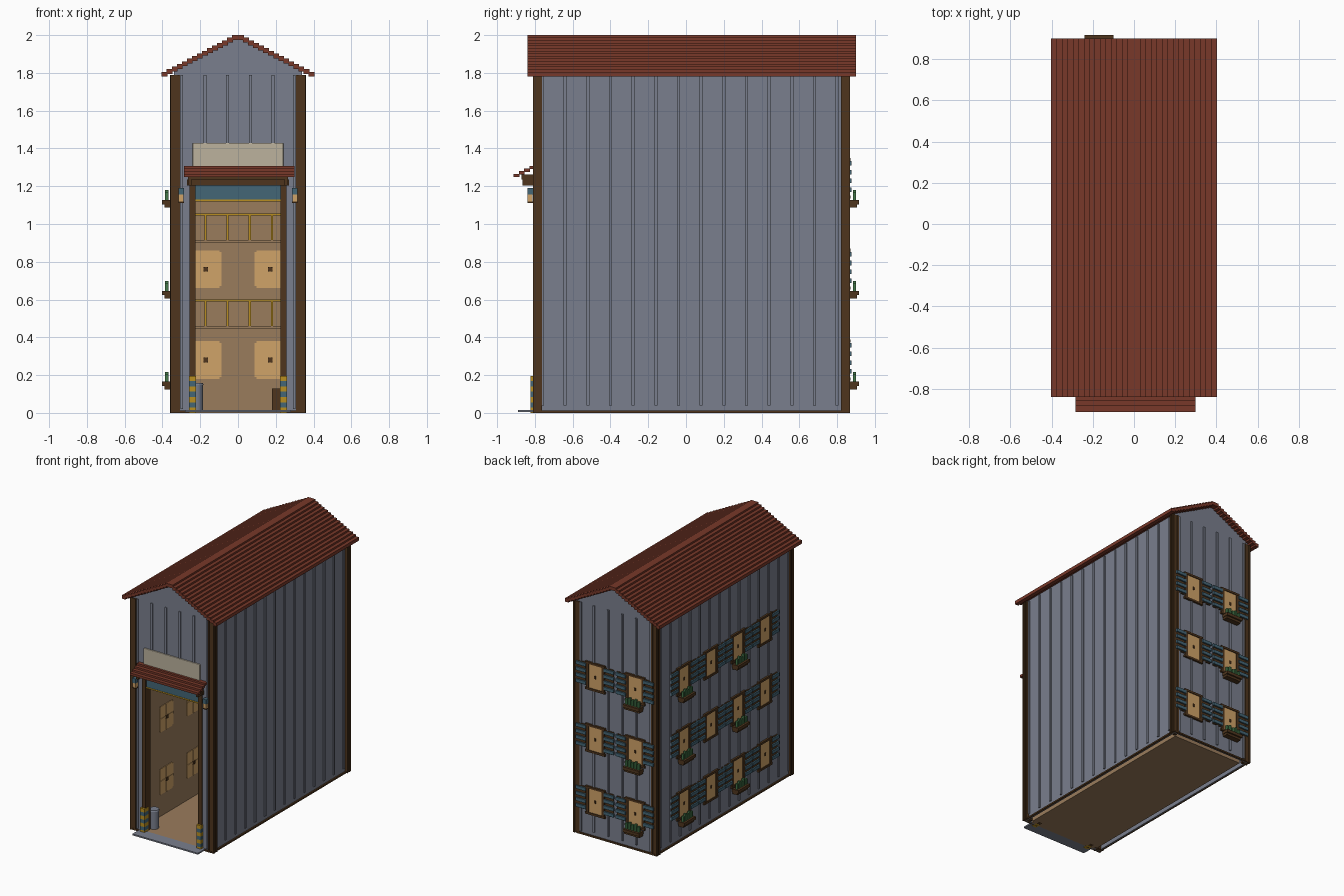
import bpy
import bmesh
from mathutils import Matrix, Vector

if "Cube" in bpy.data.objects:
    bpy.data.objects.remove(bpy.data.objects["Cube"])


def material(name, red, green, blue):
    """Flat material from display colour values, stored as linear."""
    linear = [((c / 255 + 0.055) / 1.055) ** 2.4 for c in (red, green, blue)] + [1]
    mat = bpy.data.materials.new(name)
    mat.use_nodes = True
    mat.diffuse_color = linear
    mat.node_tree.nodes["Principled BSDF"].inputs["Base Color"].default_value = linear
    return mat


CLADDING = material("grey_cladding", 122, 127, 141)
TIMBER = material("dark_timber", 78, 53, 29)
TILE = material("red_tile", 120, 56, 41)
PLASTER = material("tan_plaster", 154, 124, 92)
PANE = material("warm_pane", 208, 163, 104)
TEAL = material("teal_paint", 68, 102, 118)
YELLOW = material("yellow_paint", 186, 143, 32)
CREAM = material("cream_board", 188, 178, 158)
LEAF = material("leaf_green", 66, 118, 72)

# Main dimensions of the building
HALF, FRONT, BACK = 0.34, -0.798, 0.855
EAVES, APEX, RIB_TOP = 1.815, 1.985, 1.79
SKIN, CAVITY, LINING = 0.008, 0.04, 0.012
DOOR, DOOR_TOP = 0.25, 1.21
MIDDLE = (FRONT + BACK) / 2
SIDES = (-1, 1)


def finish(name, bm, mat):
    bmesh.ops.recalc_face_normals(bm, faces=bm.faces)
    mesh = bpy.data.meshes.new(name)
    bm.to_mesh(mesh)
    bm.free()
    mesh.materials.append(mat)
    obj = bpy.data.objects.new(name, mesh)
    bpy.context.collection.objects.link(obj)
    return obj


def boxes(name, mat, extents, place=Vector):
    """One object of boxes given as pairs of extents per axis."""
    bm = bmesh.new()
    for xs, ys, zs in extents:
        low = Vector((xs[0], ys[0], zs[0]))
        high = Vector((xs[1], ys[1], zs[1]))
        size = Matrix.Diagonal((*(high - low), 1))
        bmesh.ops.create_cube(bm, size=1, matrix=Matrix.Translation((low + high) / 2) @ size)
    for vert in bm.verts:
        vert.co = place(vert.co)
    return finish(name, bm, mat)


def span(centre, width):
    return (centre - width / 2, centre + width / 2)


def mirrored(inner, outer, ys, zs):
    """Left and right copies of one box."""
    return [(sorted((s * inner, s * outer)), ys, zs) for s in SIDES]


def gable(name, mat, half, ys, drop, doorway):
    """Pentagonal end wall, with an optional doorway cut in from below."""
    outline = [(half, 0), (half, EAVES - drop), (0, APEX - drop),
               (-half, EAVES - drop), (-half, 0)]
    if doorway:
        outline += [(-DOOR, 0), (-DOOR, DOOR_TOP), (DOOR, DOOR_TOP), (DOOR, 0)]
    bm = bmesh.new()
    face = bm.faces.new([bm.verts.new((x, ys[0], z)) for x, z in outline])
    result = bmesh.ops.extrude_face_region(bm, geom=[face])
    moved = [v for v in result["geom"] if isinstance(v, bmesh.types.BMVert)]
    bmesh.ops.translate(bm, verts=moved, vec=(0, ys[1] - ys[0], 0))
    finish(name, bm, mat)


def cylinder(name, mat, centre, radius, top_radius, height, sides):
    bm = bmesh.new()
    bmesh.ops.create_cone(bm, cap_ends=True, segments=sides, radius1=radius,
                          radius2=top_radius, depth=height,
                          matrix=Matrix.Translation(centre))
    return finish(name, bm, mat)


# Outer walls, and a tan lining behind an open cavity
shell = HALF - CAVITY
inside = shell - LINING
back_shell = BACK - CAVITY
gable("front_wall", CLADDING, HALF, (FRONT, FRONT + SKIN), 0, True)
gable("back_wall", CLADDING, HALF, (BACK - SKIN, BACK), 0, False)
gable("front_lining", PLASTER, shell, (FRONT + 0.03, FRONT + 0.03 + LINING), 0.02, True)
gable("back_lining", PLASTER, shell, (back_shell - LINING, back_shell), 0.02, False)
boxes("side_walls", CLADDING, mirrored(HALF - SKIN, HALF, (FRONT, BACK), (0, EAVES)))
boxes("side_linings", PLASTER, mirrored(inside, shell, (FRONT + 0.03, back_shell), (0, RIB_TOP)))

# Floor
boxes("floor", PLASTER, [((-inside, inside), (FRONT, back_shell - LINING), (0, 0.012))])
boxes("door_ramp", CLADDING, [((-0.28, 0.28), (-0.89, FRONT), (0.004, 0.015))])

# Vertical ribs on the cladding
RIB, PROUD = 0.016, 0.008
side_ribs = []
for k in range(14):
    side_ribs += mirrored(HALF, HALF + PROUD, span(0.02 + 0.12 * (k - 6.5), RIB), (0.04, RIB_TOP))
boxes("side_ribs", CLADDING, side_ribs)
end_ribs = []
for k in range(4):
    x = 0.12 * (k - 1.5) + 0.005
    end_ribs.append((span(x, RIB), (BACK, BACK + PROUD), (0.04, RIB_TOP)))
    end_ribs.append((span(x, RIB), (FRONT - PROUD, FRONT), (1.3, RIB_TOP)))
end_ribs += mirrored(0.292, 0.304, (FRONT - PROUD, FRONT), (0.02, RIB_TOP))
end_ribs += mirrored(0.292, 0.304, (BACK, BACK + PROUD), (0.02, RIB_TOP))
boxes("end_ribs", CLADDING, end_ribs)

# Corner posts with proud battens, and the base trim
posts, battens = [], []
for y, way in ((FRONT, 1), (BACK, -1)):
    outer = y - way * 0.007
    posts += mirrored(0.306, 0.353, sorted((outer, y + way * 0.035)), (0, RIB_TOP))
    for x in (0.309, 0.345):
        battens += mirrored(x, x + 0.012, sorted((outer - way * 0.005, outer)), (0, RIB_TOP))
    for step in (-0.003, 0.022):
        start = y + way * step
        battens += mirrored(0.353, 0.359, sorted((start, start + way * 0.012)), (0, RIB_TOP))
boxes("corner_posts", TIMBER, posts)
boxes("corner_battens", TIMBER, battens)
trim = mirrored(HALF, 0.352, (FRONT, BACK), (0, 0.012))
trim.append(((-HALF, HALF), (BACK, BACK + 0.01), (0, 0.012)))
trim += mirrored(DOOR, HALF, (FRONT - 0.01, FRONT), (0, 0.012))
boxes("base_trim", TIMBER, trim)

# Stepped roof of long tile rows
COURSES = 15
run, fall = 0.4 / COURSES, 0.208 / COURSES
rows = []
for k in range(COURSES):
    top = 2 - fall * k
    rows += mirrored(run * k, run * (k + 1) + 0.004, (-0.84, 0.9), (top - 0.026, top))
boxes("roof_tiles", TILE, rows)

# Door frame, rolled shutter and striped guards
boxes("door_jambs", TIMBER, mirrored(0.225, 0.256, (FRONT - 0.01, FRONT + 0.05), (0, DOOR_TOP)))
boxes("door_header", TIMBER, [((-0.27, 0.27), (FRONT - 0.02, FRONT + 0.05), (1.205, 1.235))])
boxes("rolled_shutter", TEAL, [((-0.225, 0.225), (FRONT, FRONT + 0.03), (1.13, DOOR_TOP))])
boxes("shutter_edge", YELLOW, [((-0.225, 0.225), (FRONT - 0.003, FRONT + 0.033), (1.12, 1.13))])
BAND = 0.028
for name, mat, first in (("guard_yellow", YELLOW, 0), ("guard_teal", TEAL, 1)):
    stripes = []
    for k in range(first, 7, 2):
        stripes += mirrored(0.222, 0.259, (FRONT - 0.026, FRONT + 0.02), (BAND * k, BAND * (k + 1)))
    boxes(name, mat, stripes)

# Awning over the door
boxes("awning_support", TIMBER, [((-0.265, 0.265), (-0.87, FRONT), (1.235, 1.262))]
      + mirrored(0.245, 0.265, (-0.865, FRONT), (1.205, 1.235)))
slats = []
for k in range(4):
    top, start = 1.308 - 0.014 * k, FRONT - 0.028 * k
    slats.append(((-0.285, 0.298), (start - 0.031, start), (top - 0.018, top)))
boxes("awning_tiles", TILE, slats)

# Blank board above the awning
board = boxes("blank_board", CREAM, [((-0.24, 0.24), (FRONT - 0.013, FRONT), (1.27, 1.43))])
bevel = board.modifiers.new("soft_corners", "BEVEL")
bevel.width, bevel.segments = 0.004, 2

# Wall lamps
for side, label in zip(SIDES, ("right", "left")):
    for part, mat, low, high, width in (("glow", PANE, 1.12, 1.155, 0.026),
                                        ("cap", TEAL, 1.155, 1.19, 0.03),
                                        ("base", TIMBER, 1.112, 1.12, 0.028)):
        boxes(f"{label}_lamp_{part}", mat,
              [(span(side * 0.301, width), span(FRONT - 0.027, width), (low, high))])

# Galleries with yellow railings
decks, rails = [], []
for level in (0.46, 0.915):
    decks.append(((-inside, inside), (0.45, back_shell - LINING), (level - 0.012, level)))
    rails.append(((-inside, inside), (0.45, 0.46), span(level + 0.135, 0.012)))
    for x in (-0.28, -0.172, -0.055, 0.062, 0.18, 0.28):
        rails.append((span(x, 0.012), (0.45, 0.462), (level, level + 0.135)))
boxes("gallery_decks", PLASTER, decks)
boxes("gallery_rails", YELLOW, rails)

# Barrel and crate just inside the door
barrel = cylinder("barrel", CLADDING, (-0.22, -0.71, 0.08), 0.036, 0.036, 0.14, 16)
cylinder("barrel_lid", CLADDING, (-0.22, -0.71, 0.152), 0.039, 0.034, 0.01, 16)
boxes("crate", TIMBER, [(span(0.22, 0.08), span(-0.71, 0.08), (0.012, 0.13))])


def window(label, place, u, z, planter):
    """Shuttered window: u runs along the wall, n outwards from it."""
    deep = -CAVITY - LINING
    w, h = 0.067, 0.1
    boxes(label + "_pane", PANE, [
        (span(u, 2 * w), (-SKIN, 0.009), span(z, 2 * h)),
        (span(u, 0.164), (deep - 0.004, -CAVITY), span(z, 2 * h - 0.02)),
        (span(u, 0.144), (deep - 0.004, -CAVITY), span(z, 2 * h)),
        (span(u, 0.164), span(deep - 0.004, 0.006), span(z, 0.014)),
        (span(u, 0.01), span(deep - 0.004, 0.006), span(z, 2 * h))], place)
    frame = [(span(u + s * w, 0.022), (0, 0.013), span(z, 2 * h)) for s in SIDES]
    frame += [(span(u, 2 * w + 0.035), (0, 0.015), span(z + s * h, 0.016)) for s in SIDES]
    boxes(label + "_frame", TIMBER, frame, place)
    boxes(label + "_latch", TIMBER, [
        (span(u, 0.024), span(deep - 0.008, 0.012), span(z, 0.024)),
        (span(u, 0.014), (0.008, 0.014), span(z, 0.022))], place)
    leaves, louvres = [], []
    for s in SIDES:
        leaf = u + s * (w + 0.052)
        leaves.append((span(leaf, 0.07), (0, 0.009), span(z + 0.008, 0.175)))
        for k in range(4):
            louvres.append((span(leaf, 0.084), (0.004, 0.02), span(z + 0.0465 * (k - 1.3), 0.024)))
    boxes(label + "_shutters", TIMBER, leaves, place)
    boxes(label + "_louvres", TEAL, louvres, place)
    if planter:
        boxes(label + "_planter", TIMBER, [
            (span(u, 0.14), (0.008, 0.062), (z - 0.138, z - 0.115)),
            (span(u, 0.13), (0.008, 0.05), (z - 0.155, z - 0.138))], place)
        sprigs = []
        for k in range(5):
            height = 0.042 + 0.01 * (k % 2)
            sprigs.append((span(u + 0.026 * (k - 2), 0.016), (0.028, 0.046),
                           (z - 0.115, z - 0.115 + height)))
        boxes(label + "_plants", LEAF, sprigs, place)


def on_back(p):
    return Vector((p.x, BACK + p.y, p.z))


def on_side(p):
    return Vector((-HALF - p.y, p.x, p.z))


# Three storeys of windows on the back and the right side
for floor in range(3):
    z = 0.28 + 0.481 * floor
    for column, x in enumerate((0.17, -0.17)):
        window(f"back_window_{floor}_{column}", on_back, x, z, column == 1)
    for column in range(4):
        y = MIDDLE + 0.33 * (1.5 - column)
        window(f"side_window_{floor}_{column}", on_side, y, z, column % 2 == 0)

# Smooth shading for the round barrel
bpy.ops.object.select_all(action="DESELECT")
barrel.select_set(True)
bpy.context.view_layer.objects.active = barrel
bpy.ops.object.shade_smooth_by_angle()
